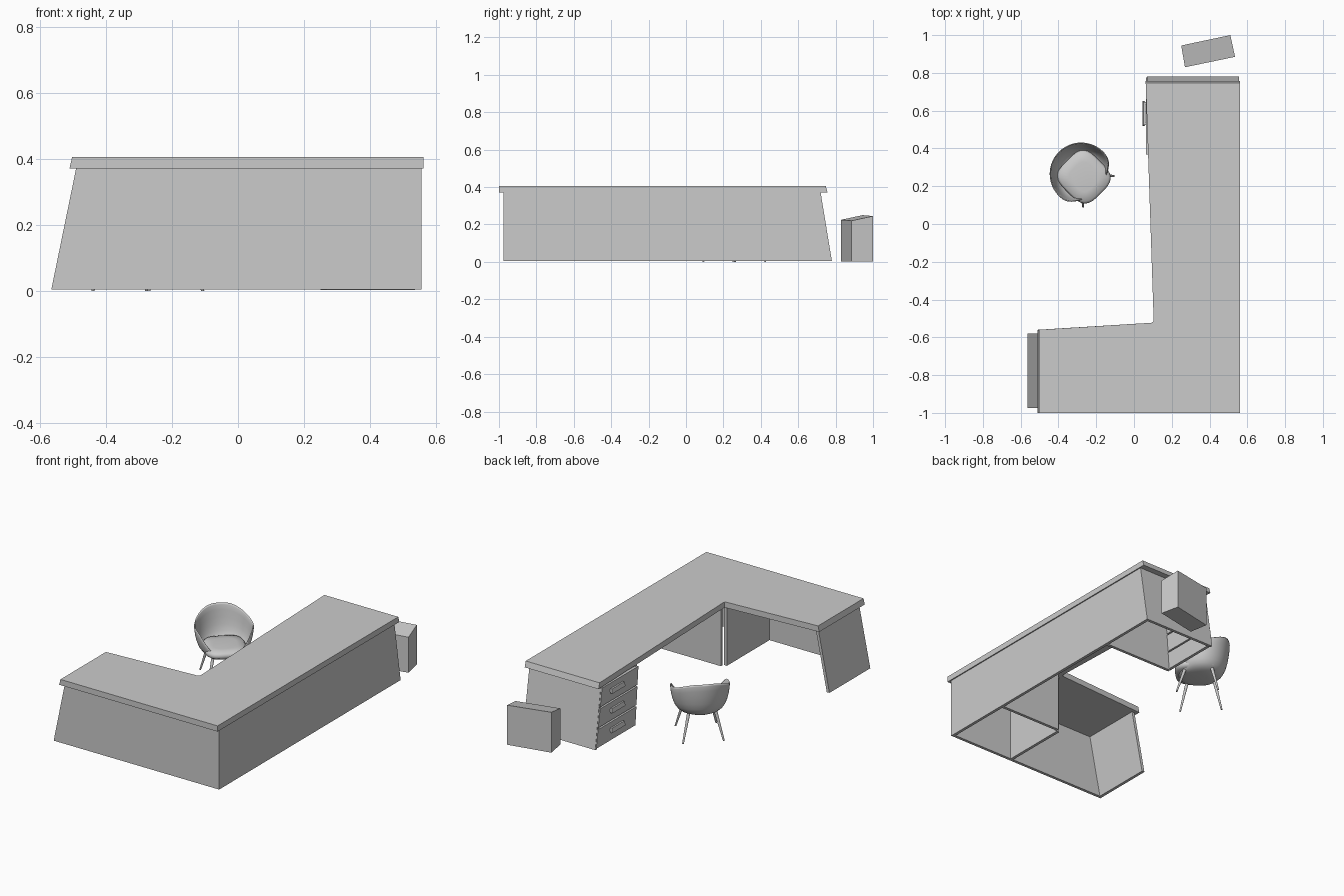
import bpy, bmesh
from math import pi, cos, sin, radians
from mathutils import Vector, Matrix

if "Cube" in bpy.data.objects:
    bpy.data.objects.remove(bpy.data.objects["Cube"])


def make(name, verts, faces, smooth=False):
    me = bpy.data.meshes.new(name)
    bm = bmesh.new()
    vs = [bm.verts.new(v) for v in verts]
    for f in faces:
        bm.faces.new([vs[i] for i in f])
    bmesh.ops.recalc_face_normals(bm, faces=bm.faces)
    bm.to_mesh(me)
    bm.free()
    ob = bpy.data.objects.new(name, me)
    bpy.context.collection.objects.link(ob)
    if smooth:
        for p in me.polygons:
            p.use_smooth = True
    return ob


def loft(name, low, high, z0, z1):
    """Solid between two outlines; z1 may be a list of heights."""
    n = len(low)
    zs = z1 if isinstance(z1, list) else [z1] * n
    verts = [(x, y, z0) for x, y in low] + [(x, y, z) for (x, y), z in zip(high, zs)]
    faces = [list(range(n)), list(range(n, 2 * n))]
    faces += [[i, (i + 1) % n, n + (i + 1) % n, n + i] for i in range(n)]
    return make(name, verts, faces)


def rect(x0, x1, y0, y1):
    return [(x0, y0), (x1, y0), (x1, y1), (x0, y1)]


Z0, ZT, T = 0.004, 0.37, 0.018


# L-shaped desktop, its two free ends slightly raked
def outline(end_x, end_y):
    return [(0.562, -1), (0.562, end_y), (0.062, end_y), (0.104, -0.505), (0.102, -0.516),
            (0.092, -0.523), (end_x, -0.56), (end_x, -1)]


loft("desktop", outline(-0.51, 0.757), outline(-0.502, 0.747), ZT, 0.405)

# outer panels
loft("front_panel", rect(-0.565, 0.555, -0.975, -0.975 + T),
     rect(-0.49, 0.555, -0.975, -0.975 + T), Z0, ZT)
loft("right_panel", rect(0.555 - T, 0.555, -0.975 + T, 0.78),
     rect(0.555 - T, 0.555, -0.975 + T, 0.72), Z0, ZT)
loft("left_end_panel", rect(-0.565, -0.565 + T, -0.975 + T, -0.58),
     rect(-0.49, -0.49 + T, -0.975 + T, -0.58), Z0, ZT)
loft("back_end_panel", rect(0.068, 0.555 - T, 0.78 - T, 0.78),
     rect(0.073, 0.555 - T, 0.72 - T, 0.72), Z0, ZT)

# inner partitions meeting under the inside corner
loft("corner_partition_across", rect(0.13, 0.537, -0.54, -0.522),
     rect(0.13, 0.537, -0.54, -0.522), Z0, ZT)
loft("corner_partition_along", rect(0.105, 0.123, -0.957, -0.545),
     rect(0.105, 0.123, -0.957, -0.545), Z0, ZT)
loft("drawer_side_panel", rect(0.075, 0.537, 0.395, 0.395 + T),
     rect(0.075, 0.537, 0.365, 0.365 + T), Z0, ZT)


# drawer fronts follow the raked pedestal sides
def drawer_outline(z):
    t = z / ZT
    return rect(0.064, 0.082, 0.398 - 0.03 * t, 0.778 - 0.06 * t)


for i in range(3):
    z0 = 0.012 + i * 0.12
    z1 = z0 + 0.11
    loft(f"drawer_front_{i + 1}", drawer_outline(z0), drawer_outline(z1), z0, z1)
    zc = z0 + 0.065
    loft(f"handle_bar_{i + 1}", rect(0.044, 0.056, 0.52, 0.65),
         rect(0.050, 0.060, 0.525, 0.645), zc - 0.012, zc + 0.014)
    for j, y in enumerate((0.525, 0.633)):
        r = rect(0.052, 0.066, y, y + 0.012)
        loft(f"handle_post_{i + 1}_{j + 1}", r, r, zc - 0.008, zc + 0.008)

# floor-standing box behind the desk, top sloping up to the back
box = [(0.27, 0.83), (0.535, 0.885), (0.51, 1.0), (0.25, 0.945)]
loft("floor_box", box, box, 0.003, [0.225, 0.22, 0.245, 0.25])

# chair, turned to face the front right
chair = Matrix.Translation((-0.28, 0.265, 0)) @ Matrix.Rotation(radians(-45), 4, 'Z')


def smoothstep(a, b, x):
    t = max(0, min(1, (x - a) / (b - a)))
    return t * t * (3 - 2 * t)


# bucket shell: rings from the underside out to a rim that is low in front
N = 40
verts = [chair @ Vector((0.015, 0, 0.148))]
rings = 5
for k in range(1, rings + 1):
    for i in range(N):
        a = 2 * pi * i / N
        d = abs((a + pi) % (2 * pi) - pi)
        up = smoothstep(radians(35), radians(80), d)
        rim_z = 0.195 + 0.12 * up + 0.065 * smoothstep(radians(90), radians(170), d)
        rim_r = 0.135 + 0.035 * up
        r, f = ((0.07, 0), (0.115, 0.06), (0.115 + 0.55 * (rim_r - 0.115), 0.25),
                (0.115 + 0.85 * (rim_r - 0.115), 0.62), (rim_r, 1))[k - 1]
        z = 0.15 + f * (rim_z - 0.15)
        verts.append(chair @ Vector((r * cos(a), r * sin(a), z)))
faces = [[0, 1 + i, 1 + (i + 1) % N] for i in range(N)]
for k in range(rings - 1):
    b = 1 + k * N
    faces += [[b + i, b + (i + 1) % N, b + N + (i + 1) % N, b + N + i] for i in range(N)]
shell = make("chair_shell", verts, faces, True)
m = shell.modifiers.new("thickness", 'SOLIDIFY')
m.thickness = 0.01
m.offset = -1
m = shell.modifiers.new("smooth", 'SUBSURF')
m.levels = m.render_levels = 1

# seat cushion: rounded square with a soft edge
verts, faces = [], []
layers = ((0.108, 0.165), (0.125, 0.178), (0.125, 0.195), (0.115, 0.207), (0.07, 0.212))
for h, z in layers:
    for i in range(N):
        a = 2 * pi * i / N
        c, s = cos(a), sin(a)
        r = h / (abs(c) ** 3.5 + abs(s) ** 3.5) ** (1 / 3.5)
        verts.append(chair @ Vector((0.022 + r * c, r * s * 0.95, z)))
for k in range(len(layers) - 1):
    b = k * N
    faces += [[b + i, b + (i + 1) % N, b + N + (i + 1) % N, b + N + i] for i in range(N)]
faces += [list(range(N)), list(range(len(verts) - N, len(verts)))]
make("seat_cushion", verts, faces, True)

# tapered splayed legs
for nx, lx, tx in (("front", 0.13, 0.085), ("back", -0.11, -0.07)):
    for ny, s in (("left", 1), ("right", -1)):
        p0, p1 = Vector((lx, s * 0.115, 0)), Vector((tx, s * 0.075, 0.17))
        verts = []
        for p, r in ((p0, 0.005), (p1, 0.010)):
            verts += [chair @ (p + Vector((r * cos(pi * i / 6), r * sin(pi * i / 6), 0)))
                      for i in range(12)]
        faces = [[i, (i + 1) % 12, 12 + (i + 1) % 12, 12 + i] for i in range(12)]
        faces += [list(range(12)), list(range(12, 24))]
        make(f"chair_leg_{nx}_{ny}", verts, faces)
